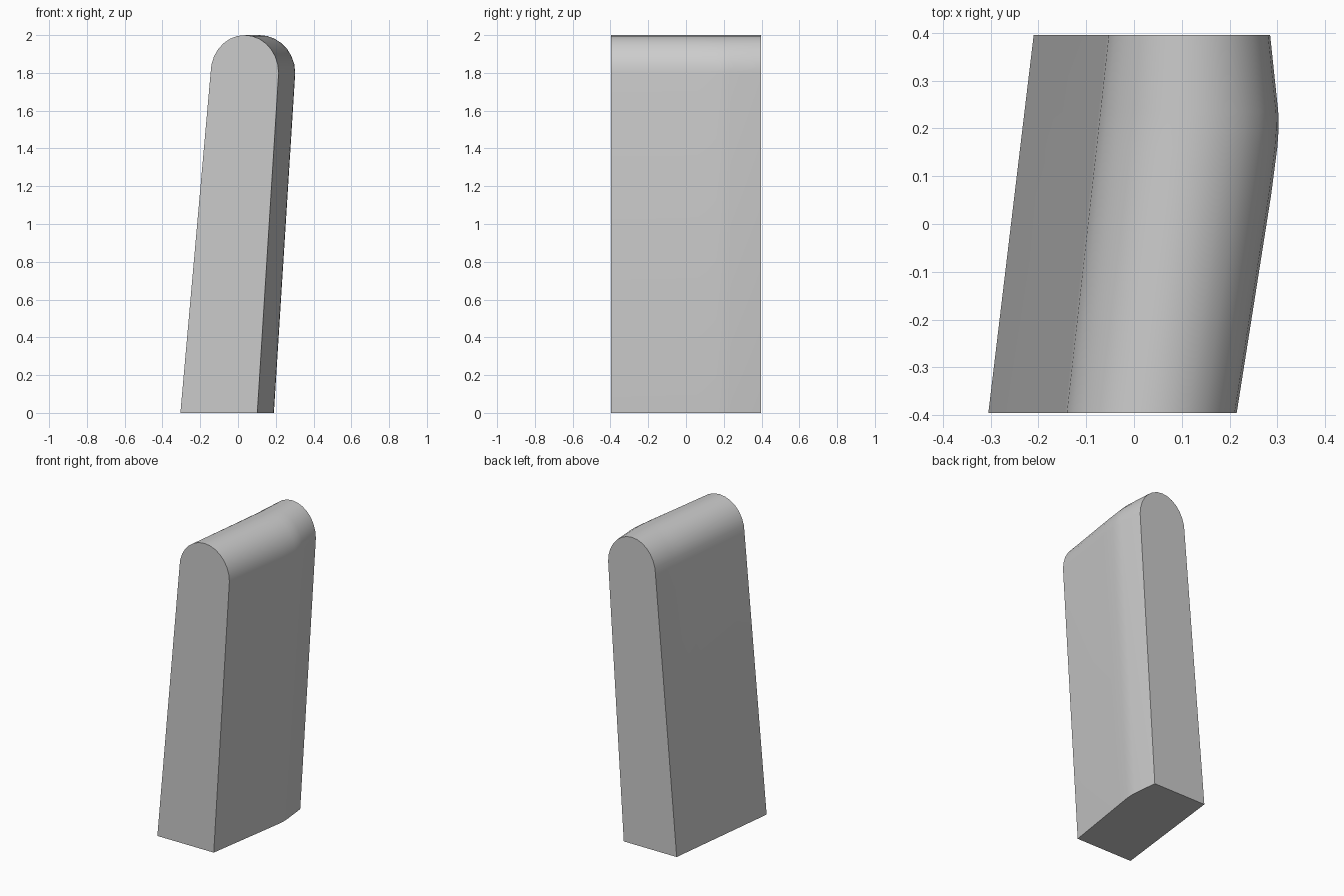
import bpy, bmesh, math

if "Cube" in bpy.data.objects:
    bpy.data.objects.remove(bpy.data.objects["Cube"])

# Cross-sections along depth: y, bottom right x, shoulder right x
SECTIONS = [(-0.396, 0.102, 0.215), (0.06, 0.172, 0.287), (0.16, 0.187, 0.300),
            (0.20, 0.190, 0.303), (0.235, 0.189, 0.302), (0.396, 0.172, 0.285)]
SHOULDER, TOP, ARC = 1.8, 2.0, 14


def profile(y, bottom_right, top_right):
    """Leaning slab outline with a rounded top."""
    t = (y + 0.396) / 0.792
    bottom_left = -0.305 + 0.095 * t
    top_left = -0.145 + 0.088 * t
    mid, half = (top_left + top_right) / 2, (top_right - top_left) / 2
    points = [(bottom_left, y, 0), (bottom_right, y, 0)]
    for i in range(ARC + 1):
        a = math.pi * i / ARC
        points.append((mid + half * math.cos(a), y,
                       SHOULDER + (TOP - SHOULDER) * math.sin(a)))
    return points


# Slab lofted through the sections
bm = bmesh.new()
rings = [[bm.verts.new(p) for p in profile(*s)] for s in SECTIONS]
for a, b in zip(rings, rings[1:]):
    for i in range(len(a)):
        j = (i + 1) % len(a)
        bm.faces.new((a[i], a[j], b[j], b[i]))

# Flat front and back
bm.faces.new(rings[0])
bm.faces.new(rings[-1])
bmesh.ops.recalc_face_normals(bm, faces=bm.faces)

mesh = bpy.data.meshes.new("leaning_slab")
bm.to_mesh(mesh)
bm.free()
slab = bpy.data.objects.new("leaning_slab", mesh)
bpy.context.collection.objects.link(slab)
bpy.context.view_layer.objects.active = slab
slab.select_set(True)
bpy.ops.object.shade_smooth_by_angle(angle=math.radians(35))
